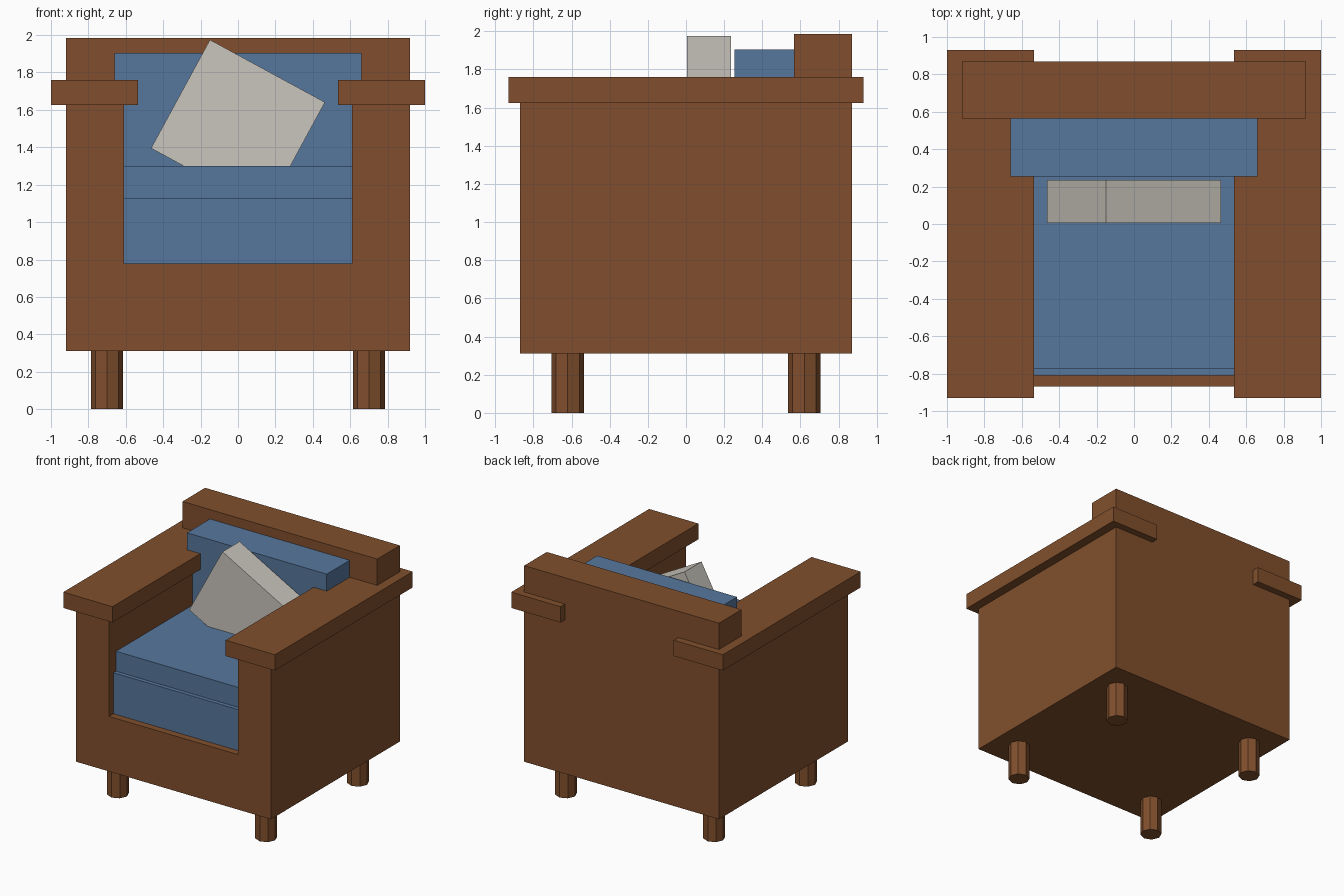
import bpy
from math import radians
from mathutils import Vector

default = bpy.data.objects.get("Cube")
if default:
    bpy.data.objects.remove(default, do_unlink=True)


def material(name, rgb):
    mat = bpy.data.materials.new(name)
    mat.use_nodes = True
    mat.diffuse_color = (*rgb, 1)
    bsdf = next(n for n in mat.node_tree.nodes if n.type == 'BSDF_PRINCIPLED')
    bsdf.inputs["Base Color"].default_value = (*rgb, 1)
    return mat


wood = material("brown wood", (0.22, 0.078, 0.026))
blue = material("blue fabric", (0.093, 0.185, 0.335))
cream = material("cream fabric", (0.59, 0.56, 0.51))


def box(name, low, high, mat, tilt=0):
    """Box between two corners, optionally tilted about its own y axis."""
    low, high = Vector(low), Vector(high)
    bpy.ops.mesh.primitive_cube_add(size=1, location=(low + high) / 2,
                                    rotation=(0, radians(tilt), 0))
    obj = bpy.context.object
    obj.name = name
    obj.scale = high - low
    obj.data.materials.append(mat)
    return obj


def carve(target, low, high):
    """Cut a box-shaped hollow out of the target."""
    cutter = box("cutter", low, high, wood)
    cutter.hide_render = True
    mod = target.modifiers.new("carve", 'BOOLEAN')
    mod.operation = 'DIFFERENCE'
    mod.solver = 'EXACT'
    mod.object = cutter
    bpy.context.view_layer.objects.active = target
    bpy.ops.object.modifier_apply(modifier=mod.name)
    bpy.data.objects.remove(cutter, do_unlink=True)


# Wooden body: one block with the space above the arms and the seat well cut away
body = box("body", (-0.92, -0.87, 0.31), (0.92, 0.87, 1.985), wood)
carve(body, (-1.2, -1.2, 1.68), (1.2, 0.565, 2.2))
carve(body, (-0.61, -1.2, 0.78), (0.61, 0.565, 2.2))

# Seat and back upholstery
box("seat_base", (-0.615, -0.81, 0.77), (0.615, 0.57, 1.13), blue)
box("seat_cushion", (-0.615, -0.775, 1.12), (0.615, 0.57, 1.3), blue)
box("back_cushion", (-0.66, 0.255, 1.29), (0.66, 0.57, 1.905), blue)

# Loose pillow, leaning on one corner
box("pillow", (-0.35, 0.005, 1.188), (0.35, 0.235, 1.848), cream, tilt=28.5)

# Armrest boards and legs
for side, sx in (("left", 1), ("right", -1)):
    inner, outer = sorted((sx * 0.535, sx * 1.0))
    box(f"{side}_armrest", (inner, -0.93, 1.625), (outer, 0.93, 1.76), wood)
    for end, sy in (("front", -1), ("back", 1)):
        bpy.ops.mesh.primitive_cylinder_add(
            vertices=8, radius=0.086, depth=0.32,
            location=(sx * 0.7, sy * 0.62, 0.16))
        leg = bpy.context.object
        leg.name = f"{end}_{side}_leg"
        leg.data.materials.append(wood)
